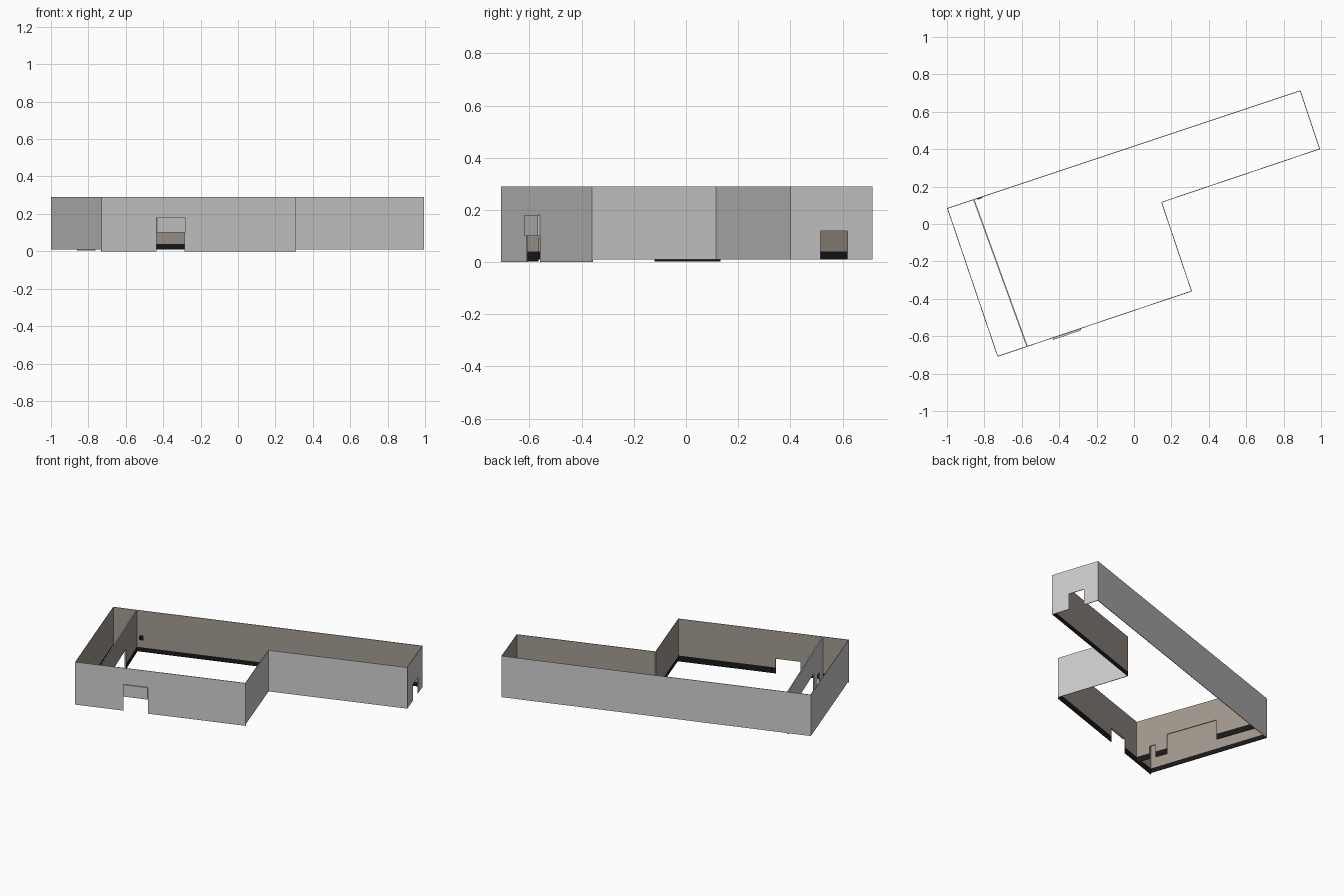
import bpy, bmesh
from mathutils import Vector

if "Cube" in bpy.data.objects:
    bpy.data.objects.remove(bpy.data.objects["Cube"])


def material(name, col):
    m = bpy.data.materials.new(name)
    m.diffuse_color = (*col, 1)
    m.use_nodes = True
    m.node_tree.nodes["Principled BSDF"].inputs["Base Color"].default_value = m.diffuse_color
    return m


GREY = material("light grey", (0.62, 0.62, 0.62))
TAUPE = material("taupe", (0.37, 0.325, 0.28))
BLACK = material("black", (0.01, 0.01, 0.01))
TOP, SKIRT = 0.29, 0.04


def wall(name, p, q, base, openings=(), thick=0.004):
    """Thin wall from p to q, outside on the right of travel.
    Openings are (start, end, head height) as fractions of the length."""
    p, q = Vector(p), Vector(q)
    ss = sorted({0, 1, *(v for o in openings for v in o[:2])})
    zs = sorted({base, SKIRT, TOP, *(o[2] for o in openings)})
    bm = bmesh.new()
    grid = [[bm.verts.new((*p.lerp(q, s), z)) for z in zs] for s in ss]
    for i in range(len(ss) - 1):
        for j in range(len(zs) - 1):
            s, z = (ss[i] + ss[i + 1]) / 2, (zs[j] + zs[j + 1]) / 2
            if any(a < s < b and z < h for a, b, h in openings):
                continue
            f = bm.faces.new((grid[i][j], grid[i + 1][j],
                              grid[i + 1][j + 1], grid[i][j + 1]))
            f.material_index = 2 if z < SKIRT else 0
    bmesh.ops.delete(bm, geom=[v for v in bm.verts if not v.link_faces],
                     context='VERTS')
    me = bpy.data.meshes.new(name)
    bm.to_mesh(me)
    bm.free()
    # outside/inside pairs: upper wall, then skirting
    for m in (GREY, TAUPE, GREY, BLACK):
        me.materials.append(m)
    ob = bpy.data.objects.new(name, me)
    bpy.context.collection.objects.link(ob)
    mod = ob.modifiers.new("thickness", 'SOLIDIFY')
    mod.thickness, mod.offset, mod.material_offset = thick, -1, 1
    return ob


def plate(name, p, q, a, b, z0, z1, out, thick, mat):
    """Flat plate on the line p-q, starting 'out' beyond its right side."""
    p, q = Vector(p), Vector(q)
    d = (q - p).normalized()
    n = Vector((d.y, -d.x))
    ends = [p.lerp(q, a) + n * out, p.lerp(q, b) + n * out]
    bm = bmesh.new()
    ring = []
    for z in (z0, z1):
        ring.append([bm.verts.new((*v, z)) for v in
                     (ends[0], ends[1], ends[1] - n * thick, ends[0] - n * thick)])
    lo, hi = ring
    bm.faces.new(lo[::-1])
    bm.faces.new(hi)
    for i in range(4):
        k = (i + 1) % 4
        bm.faces.new((lo[i], lo[k], hi[k], hi[i]))
    me = bpy.data.meshes.new(name)
    bm.to_mesh(me)
    bm.free()
    me.materials.append(mat)
    bpy.context.collection.objects.link(bpy.data.objects.new(name, me))


# Outline corners, counterclockwise from front left
F, E, D = (-0.73, -0.71), (0.31, -0.36), (0.15, 0.115)
C, B, A = (0.995, 0.40), (0.89, 0.715), (-1.0, 0.085)

# Outer walls
wall("front_wall", F, E, 0.0, [(0.284, 0.428, 0.10)])
wall("inner_corner_wall", E, D, 0.01)
wall("wing_front_wall", D, C, 0.01)
wall("wing_end_wall", C, B, 0.01, [(0.365, 0.695, 0.12)])
wall("back_wall", B, A, 0.01)
wall("left_wall", A, F, 0.01)

# Partition with a wide opening and a narrow doorway
wall("partition", (-0.86, 0.13), (-0.575, -0.655), 0.003,
     [(0.32, 0.74, 0.14), (0.84, 0.89, 0.09)], thick=0.007)

# Panel above the front door, and small switch on the back wall
plate("door_panel", F, E, 0.284, 0.428, 0.10, 0.18, 0.009, 0.009, GREY)
plate("wall_switch", A, B, 0.084, 0.099, 0.09, 0.12, 0.008, 0.004, BLACK)
